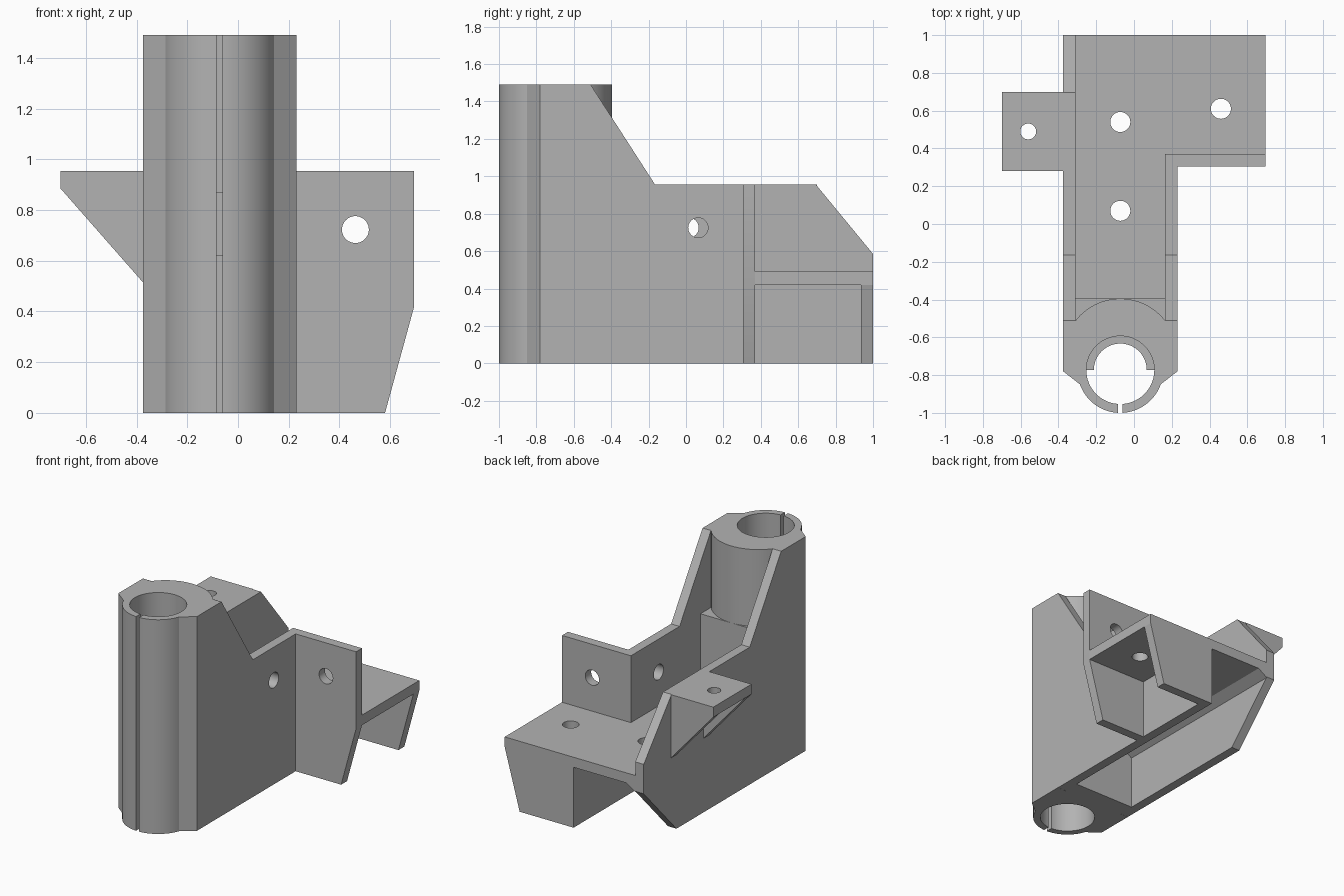
import bpy, bmesh
from math import cos, sin, radians

if "Cube" in bpy.data.objects:
    bpy.data.objects.remove(bpy.data.objects["Cube"])

grey = bpy.data.materials.new("plain grey")
grey.use_nodes = True
grey.diffuse_color = (0.45, 0.45, 0.45, 1)
grey.node_tree.nodes["Principled BSDF"].inputs["Base Color"].default_value = grey.diffuse_color


def prism(name, points, axis, start, end):
    """Extrude a flat outline along an axis; the outline uses the other two axes in order."""
    place = {"x": lambda p, d: (d, p[0], p[1]),
             "y": lambda p, d: (p[0], d, p[1]),
             "z": lambda p, d: (p[0], p[1], d)}[axis]
    bm = bmesh.new()
    rings = [[bm.verts.new(place(p, d)) for p in points] for d in (start, end)]
    bm.faces.new(rings[0])
    bm.faces.new(rings[1][::-1])
    n = len(points)
    for i in range(n):
        j = (i + 1) % n
        bm.faces.new((rings[0][i], rings[1][i], rings[1][j], rings[0][j]))
    bmesh.ops.recalc_face_normals(bm, faces=bm.faces)
    mesh = bpy.data.meshes.new(name)
    bm.to_mesh(mesh)
    bm.free()
    mesh.materials.append(grey)
    obj = bpy.data.objects.new(name, mesh)
    bpy.context.collection.objects.link(obj)
    return obj


def arc(cx, cy, r, a, b, steps):
    angles = [radians(a + (b - a) * i / steps) for i in range(steps + 1)]
    return [(cx + r * cos(t), cy + r * sin(t)) for t in angles]


def rect(u0, v0, u1, v1):
    return [(u0, v0), (u1, v0), (u1, v1), (u0, v1)]


def circle(u, v, r, steps=48):
    return arc(u, v, r, 0, 360, steps)[:-1]


def cut(target, cutter):
    cutter.hide_render = True
    mod = target.modifiers.new("cut", "BOOLEAN")
    mod.operation = "DIFFERENCE"
    mod.solver = "EXACT"
    mod.object = cutter
    bpy.ops.object.select_all(action="DESELECT")
    bpy.context.view_layer.objects.active = target
    target.select_set(True)
    bpy.ops.object.modifier_apply(modifier=mod.name)
    bpy.data.objects.remove(cutter)


def drill(target, u, v, axis, r=0.053):
    cut(target, prism("drill", circle(u, v, r), axis, -2, 2))


# Main dimensions
MID = -0.0725
OUT, INN = 0.3025, 0.2375
LEFT, LEFT_IN = MID - OUT, MID - INN
RIGHT, RIGHT_IN = MID + OUT, MID + INN
TOP, RIM, DECK, UNDER = 1.49, 0.955, 0.49, 0.42
BORE_Y, BACK, SHOULDER, END = -0.773, -0.395, -0.51, 1.0
SIDE = 0.695

# Clamp tower with bore and front slot
outline = [(LEFT, -0.78)] + arc(MID, BORE_Y, 0.227, 199.5, 340.5, 40) + [(RIGHT, -0.78), (RIGHT, SHOULDER)]
outline += arc(MID, -0.695, 0.3, 37.7, 142.3, 32) + [(LEFT, SHOULDER)]
tower = prism("clamp_tower", outline, "z", 0, TOP)
cut(tower, prism("bore", circle(MID, BORE_Y, 0.18, 64), "z", -1, 2))
cut(tower, prism("slot", rect(MID - 0.012, -1.1, MID + 0.012, -0.8), "z", -1, 2))

# Half ring stop inside the bore
ring = arc(MID, BORE_Y, 0.182, 0, 180, 32) + arc(MID, BORE_Y, 0.14, 180, 0, 32)
prism("bore_stop", ring, "z", 0.62, 0.87)

# Block joining the tower to the deck
prism("tower_foot", rect(LEFT_IN, SHOULDER - 0.02, RIGHT_IN, BACK), "z", 0, RIM)

# Side walls
slope = [(SHOULDER, 0), (SHOULDER, TOP), (-0.165, RIM)]
left_wall = prism("back_left_wall",
                  slope + [(0.695, RIM), (END, 0.585), (END, 0.38), (0.64, 0)],
                  "x", LEFT, LEFT_IN)
drill(left_wall, 0.015, 0.725, "x")
right_wall = prism("slotted_side_wall",
                   slope + [(0.37, RIM), (0.37, UNDER), (END, UNDER), (END, 0)],
                   "x", RIGHT_IN, RIGHT)
drill(right_wall, 0.065, 0.725, "x")

# Deck between the walls, with an angled fillet under its edge
deck = prism("deck", [(LEFT_IN, DECK), (RIGHT_IN, DECK), (RIGHT_IN, UNDER),
                      (LEFT_IN + 0.07, UNDER), (LEFT_IN, 0.375)], "y", BACK, END)
for y in (0.07, 0.54):
    drill(deck, MID, y, "z")

# Side shelf with its two tapered end walls
shelf = prism("side_shelf", rect(RIGHT_IN, 0.37, SIDE, END), "z", UNDER, DECK)
drill(shelf, 0.46, 0.61, "z")
taper = [(0.58, 0), (SIDE, UNDER)]
wing = prism("wing_wall", [(RIGHT, 0)] + taper + [(SIDE, RIM), (RIGHT, RIM)], "y", 0.305, 0.37)
drill(wing, 0.463, 0.723, "y")
prism("shelf_end_wall", [(RIGHT, 0)] + taper + [(RIGHT, UNDER)], "y", 0.935, END)

# Small outer ledge on two gussets
ledge_top = RIM - 0.07
ledge = prism("outer_ledge", rect(-0.7, 0.28, LEFT, 0.7), "z", ledge_top, RIM)
drill(ledge, -0.56, 0.49, "z", 0.042)
for name, y in (("front_gusset", 0.28), ("back_gusset", 0.635)):
    prism(name, [(-0.7, ledge_top), (LEFT, ledge_top), (LEFT, 0.515)], "y", y, y + 0.065)

# Smooth the round surfaces, keep the edges crisp
bpy.ops.object.select_all(action="DESELECT")
for obj in bpy.context.collection.objects:
    if obj.type == "MESH" and grey.name in obj.data.materials:
        obj.select_set(True)
        bpy.context.view_layer.objects.active = obj
bpy.ops.object.shade_smooth_by_angle(angle=radians(25))
